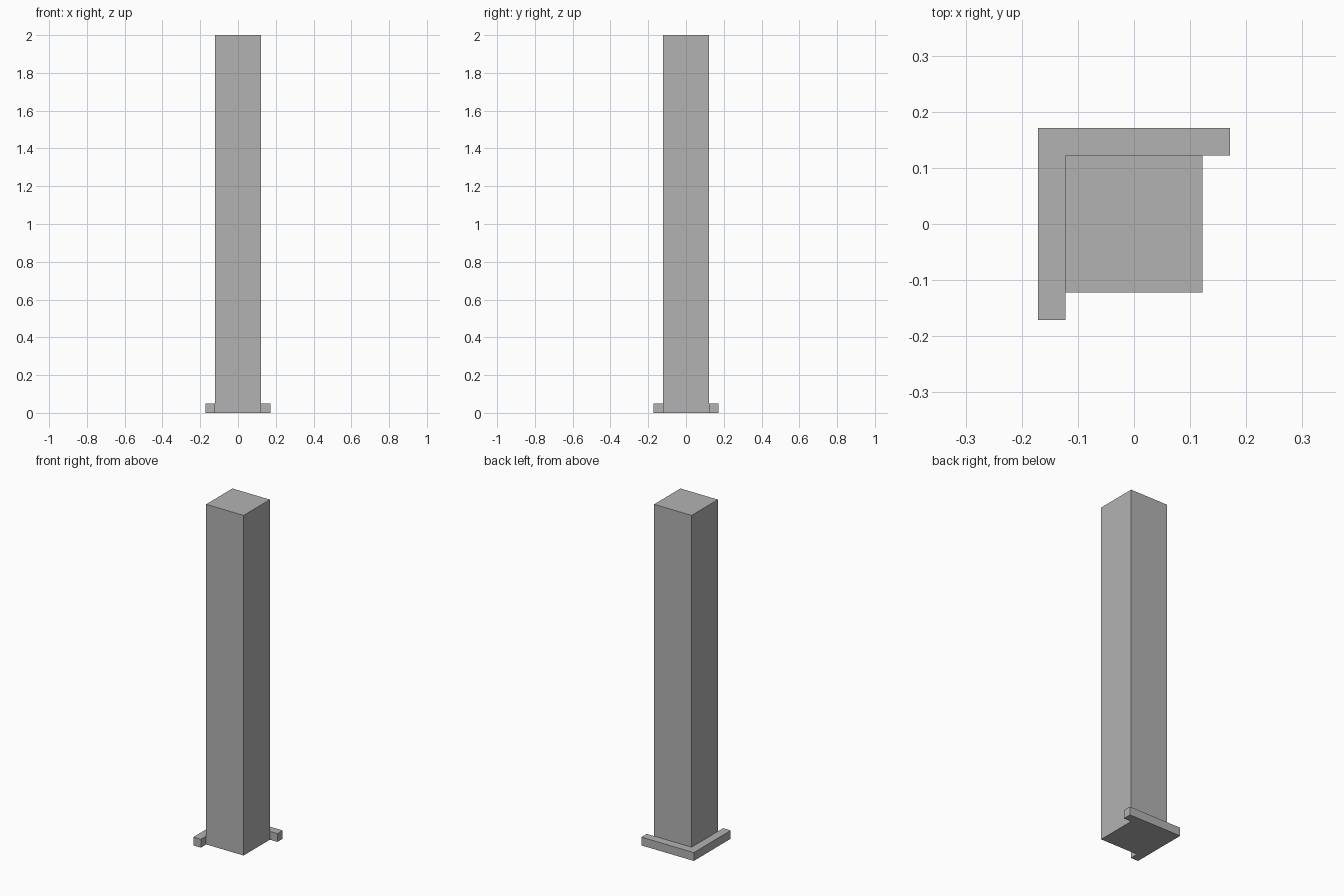
import bpy
import bmesh

cube = bpy.data.objects.get("Cube")
if cube:
    bpy.data.objects.remove(cube, do_unlink=True)

INNER = 0.122    # half width of the column
OUTER = 0.171    # reach of the skirting
HEIGHT = 2.0
SKIRT_HEIGHT = 0.049

grey = bpy.data.materials.new("plain_grey")
grey.use_nodes = True
colour = (0.45, 0.45, 0.45, 1)
grey.diffuse_color = colour
grey.node_tree.nodes["Principled BSDF"].inputs["Base Color"].default_value = colour


def extrude_profile(name, outline, height):
    """Raise a flat outline from the ground into a solid."""
    bm = bmesh.new()
    base = bm.faces.new([bm.verts.new((x, y, 0)) for x, y in outline])
    raised = bmesh.ops.extrude_face_region(bm, geom=[base], use_keep_orig=True)
    top = [v for v in raised["geom"] if isinstance(v, bmesh.types.BMVert)]
    bmesh.ops.translate(bm, verts=top, vec=(0, 0, height))
    bmesh.ops.recalc_face_normals(bm, faces=bm.faces)
    mesh = bpy.data.meshes.new(name)
    bm.to_mesh(mesh)
    bm.free()
    mesh.materials.append(grey)
    obj = bpy.data.objects.new(name, mesh)
    bpy.context.collection.objects.link(obj)
    return obj


# Square column
extrude_profile("column", [(-INNER, -INNER), (INNER, -INNER),
                           (INNER, INNER), (-INNER, INNER)], HEIGHT)

# L-shaped skirting wrapping the back and the -x side
extrude_profile("skirting", [(-OUTER, -OUTER), (-INNER, -OUTER),
                             (-INNER, INNER), (OUTER, INNER),
                             (OUTER, OUTER), (-OUTER, OUTER)], SKIRT_HEIGHT)
